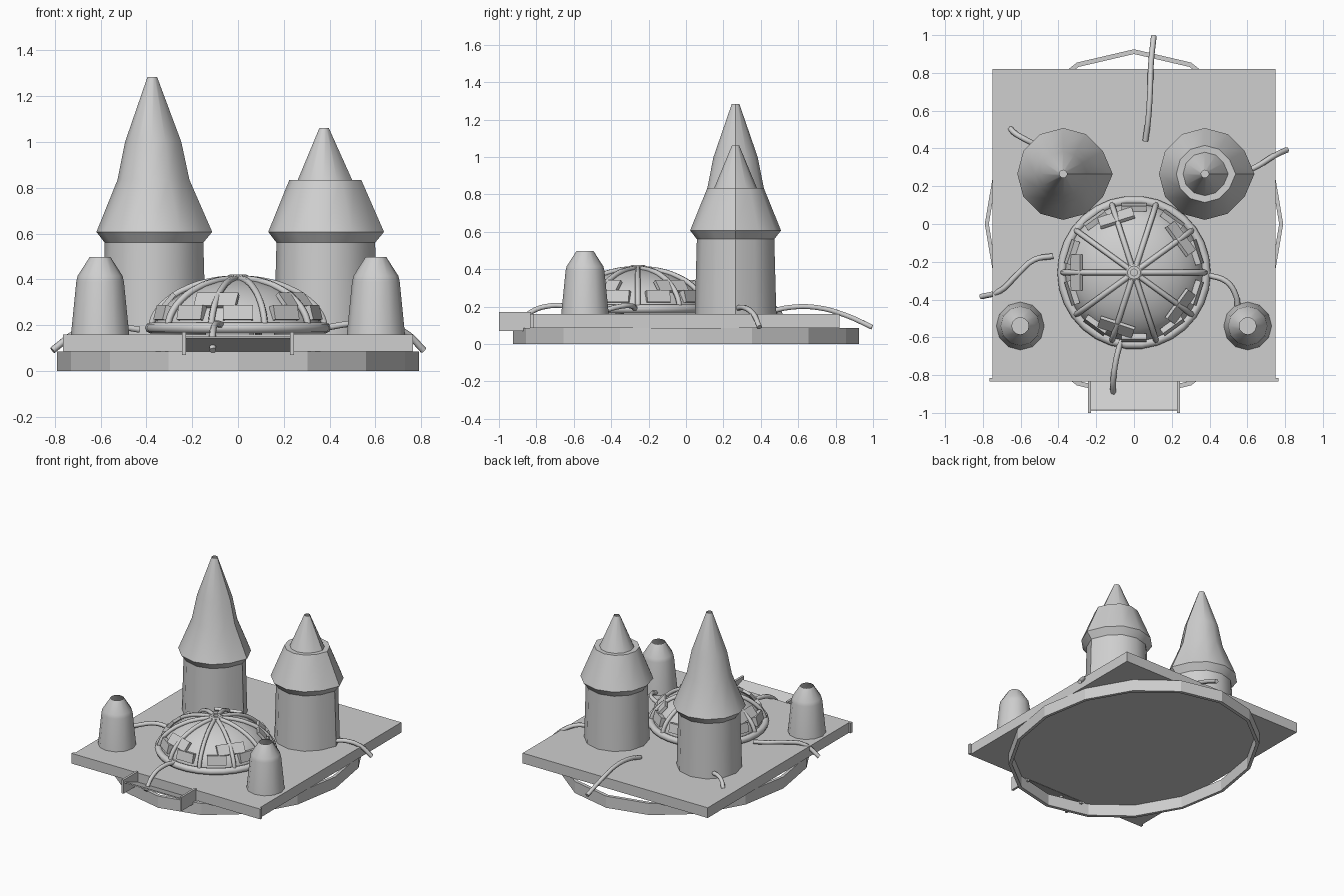
import bpy, bmesh, math
from mathutils import Matrix, Vector

if "Cube" in bpy.data.objects:
    bpy.data.objects.remove(bpy.data.objects["Cube"])

grey = bpy.data.materials.new("stone_grey")
grey.diffuse_color = (0.62, 0.62, 0.62, 1)
grey.use_nodes = True
grey.node_tree.nodes["Principled BSDF"].inputs["Base Color"].default_value = grey.diffuse_color


def finish(name, bm, smooth=None):
    bmesh.ops.recalc_face_normals(bm, faces=bm.faces)
    me = bpy.data.meshes.new(name)
    bm.to_mesh(me)
    bm.free()
    ob = bpy.data.objects.new(name, me)
    bpy.context.collection.objects.link(ob)
    me.materials.append(grey)
    if smooth:
        bpy.ops.object.select_all(action='DESELECT')
        ob.select_set(True)
        bpy.context.view_layer.objects.active = ob
        bpy.ops.object.shade_smooth_by_angle(angle=math.radians(smooth))
    return ob


def lathe(name, profile, n, centre=(0, 0), scale=(1, 1), seam=1.0, closed=False, smooth=None):
    """Revolve (radius, z) points; seam widens the vertex column facing +x."""
    bm = bmesh.new()
    rings = []
    for r, z in profile:
        ring = []
        for i in range(n):
            a = 2 * math.pi * i / n
            q = r * (seam if i == 0 else 1)
            ring.append(bm.verts.new((centre[0] + q * math.cos(a) * scale[0],
                                      centre[1] + q * math.sin(a) * scale[1], z)))
        rings.append(ring)
    pairs = list(zip(rings, rings[1:]))
    if closed:
        pairs.append((rings[-1], rings[0]))
    for lo, hi in pairs:
        for i in range(n):
            j = (i + 1) % n
            bm.faces.new((lo[i], lo[j], hi[j], hi[i]))
    return finish(name, bm, smooth)


def box(name, centre, size, rot=Matrix.Identity(4)):
    bm = bmesh.new()
    bmesh.ops.create_cube(bm, size=1, matrix=Matrix.Translation(centre) @ rot @ Matrix.Diagonal((*size, 1)))
    return finish(name, bm)


def tube(name, pts, r):
    cu = bpy.data.curves.new(name, 'CURVE')
    cu.dimensions = '3D'
    cu.bevel_depth = r
    cu.bevel_resolution = 1
    cu.resolution_u = 4
    cu.use_fill_caps = True
    sp = cu.splines.new('BEZIER')
    sp.bezier_points.add(len(pts) - 1)
    for b, p in zip(sp.bezier_points, pts):
        b.co = p
        b.handle_left_type = b.handle_right_type = 'AUTO'
    cu.materials.append(grey)
    ob = bpy.data.objects.new(name, cu)
    bpy.context.collection.objects.link(ob)
    return ob


# Open oval hoop under the square deck
lathe("base_hoop", [(1, 0), (1, 0.085), (0.973, 0.085), (0.973, 0)], 16,
      scale=(0.79, 0.925), closed=True)
box("deck", (0, 0, 0.1225), (1.5, 1.64, 0.075))
box("front_trim", (0, -0.825, 0.1225), (1.53, 0.02, 0.075))

# Raised ramp between two cheek walls
tilt = math.atan2(0.06, 0.155)
box("front_ramp", (0, -0.908, 0.117), (0.46, 0.166, 0.008), Matrix.Rotation(-tilt, 4, 'X'))
for s in (-1, 1):
    box("ramp_wall", (s * 0.236, -0.915, 0.12), (0.016, 0.17, 0.1))

# Two tall towers at the back, open at the tips
body = [(0.218, 0.16), (0.207, 0.56), (0.243, 0.607), (0.151, 0.834)]
lathe("tall_tower", body + [(0.118, 1.0), (0.02, 1.284)], 12, (-0.375, 0.265), seam=1.08, smooth=35)
lathe("short_tower", body + [(0.115, 0.832), (0.02, 1.06)], 12, (0.375, 0.265), seam=1.08, smooth=35)

# Two small turrets at the front corners
for s in (-1, 1):
    lathe("corner_turret", [(0.127, 0.16), (0.104, 0.39), (0.098, 0.415), (0.045, 0.498)], 12,
          (s * 0.602, -0.54), smooth=35)

# Ribbed dome
C = Vector((0, -0.257, 0.165))


def dome(a, t, rx, rz):
    return C + Vector((rx * math.cos(t) * math.cos(a), rx * math.cos(t) * math.sin(a), rz * math.sin(t)))


lathe("dome_shell", [(0.37 * math.cos(t), 0.165 + 0.235 * math.sin(t))
                     for t in [math.radians(d) for d in (0, 12, 24, 36, 48, 60, 72, 82, 89.9)]],
      30, C[:2], smooth=35)
lathe("dome_foot_ring", [(0.382 + 0.024 * math.cos(k * math.pi / 4), 0.188 + 0.024 * math.sin(k * math.pi / 4))
                         for k in range(8)], 30, C[:2], closed=True, smooth=50)
lathe("dome_hub", [(0.045, 0.39), (0.045, 0.415), (0.035, 0.422), (0.018, 0.422), (0.018, 0.39)],
      12, C[:2], closed=True)
for k in range(10):
    a = math.radians(36 * k)
    tube("dome_rib", [dome(a, math.radians(t), 0.385, 0.24) for t in (3, 20, 38, 56, 72, 86)], 0.015)
    # rim windows between the ribs
    b = a + math.radians(18)
    box("dome_window", dome(b, math.radians(22), 0.372, 0.235), (0.03, 0.13, 0.065),
        Matrix.Rotation(b, 4, 'Z') @ Matrix.Rotation(-0.25, 4, 'Y'))
    # clamp plates on every second rib
    if k % 2:
        box("dome_plate", dome(a, math.radians(37), 0.38, 0.237), (0.02, 0.19, 0.075),
            Matrix.Rotation(a, 4, 'Z') @ Matrix.Rotation(-0.7, 4, 'Y'))

# Loose pipes running off the deck
pipes = {
    "back_pipe": [(0.06, 0.44, 0.17), (0.075, 0.55, 0.195), (0.085, 0.7, 0.195), (0.09, 0.85, 0.155), (0.105, 0.995, 0.09)],
    "left_pipe": [(-0.43, -0.17, 0.18), (-0.53, -0.19, 0.195), (-0.62, -0.27, 0.19), (-0.71, -0.355, 0.165), (-0.81, -0.385, 0.09)],
    "front_pipe": [(-0.07, -0.62, 0.2), (-0.095, -0.72, 0.205), (-0.11, -0.83, 0.17), (-0.11, -0.91, 0.09)],
    "right_pipe": [(0.39, -0.27, 0.19), (0.49, -0.305, 0.205), (0.54, -0.38, 0.195), (0.55, -0.46, 0.17)],
    "right_back_pipe": [(0.58, 0.27, 0.19), (0.66, 0.31, 0.195), (0.74, 0.36, 0.16), (0.81, 0.393, 0.09)],
    "left_back_pipe": [(-0.52, 0.42, 0.2), (-0.58, 0.45, 0.205), (-0.63, 0.48, 0.185), (-0.655, 0.505, 0.155)],
}
for name, pts in pipes.items():
    tube(name, pts, 0.015)
